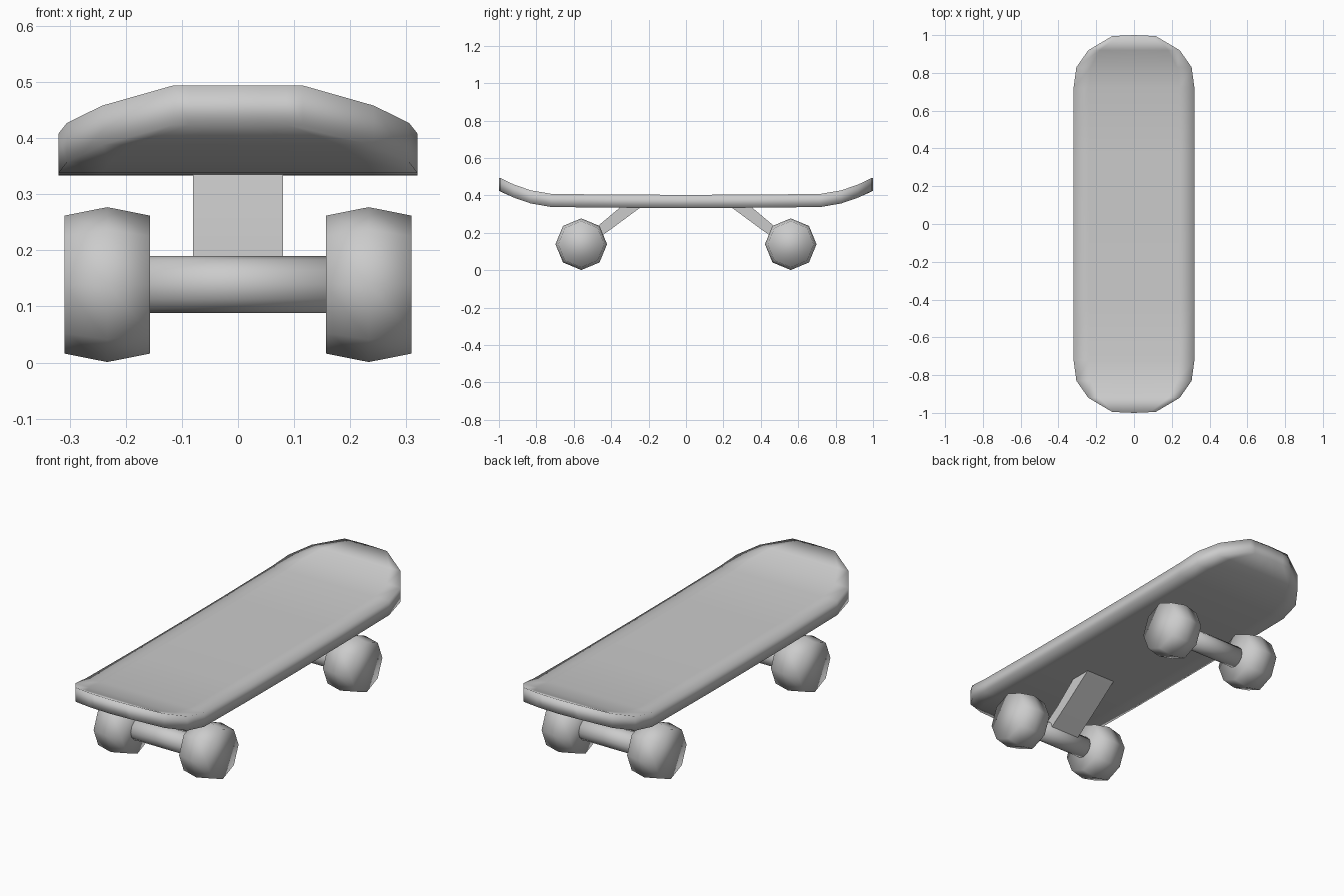
import bpy, bmesh, math
from mathutils import Matrix

if "Cube" in bpy.data.objects:
    bpy.data.objects.remove(bpy.data.objects["Cube"])


def finish(name, bm):
    bmesh.ops.recalc_face_normals(bm, faces=bm.faces[:])
    mesh = bpy.data.meshes.new(name)
    bm.to_mesh(mesh)
    bm.free()
    obj = bpy.data.objects.new(name, mesh)
    bpy.context.collection.objects.link(obj)
    return obj


def smooth(obj):
    for p in obj.data.polygons:
        p.use_smooth = True


# Deck: grid rows (y, half width, top z), thickened downwards
half = [(0.36, 0.32, 0.404), (0.72, 0.32, 0.408), (0.83, 0.305, 0.427),
        (0.92, 0.242, 0.458), (0.995, 0.115, 0.494)]
rows = [(-y, w, z) for y, w, z in reversed(half)] + [(0, 0.32, 0.403)] + half
cols = [-1, -0.75, -0.38, 0, 0.38, 0.75, 1]
bm = bmesh.new()
grid = []
for y, w, z in rows:
    tip = math.copysign(0.005, y) if abs(y) > 0.99 else 0
    grid.append([bm.verts.new((c * w, y + tip * (1 - abs(c)), z)) for c in cols])
for a, b in zip(grid, grid[1:]):
    for i in range(len(cols) - 1):
        bm.faces.new((a[i], a[i + 1], b[i + 1], b[i]))
ext = bmesh.ops.extrude_face_region(bm, geom=bm.faces[:], use_keep_orig=True)
for v in ext["geom"]:
    if isinstance(v, bmesh.types.BMVert):
        v.co.z -= 0.07
smooth(finish("deck", bm))


def lathe_x(name, profile, sides, loc):
    """Closed ring stack around the x axis: profile of (x, radius)."""
    bm = bmesh.new()
    rings = [[bm.verts.new((x, r * math.cos(2 * math.pi * i / sides),
                            r * math.sin(2 * math.pi * i / sides)))
              for i in range(sides)] for x, r in profile]
    for a, b in zip(rings, rings[1:]):
        for i in range(sides):
            j = (i + 1) % sides
            bm.faces.new((a[i], a[j], b[j], b[i]))
    bm.faces.new(rings[0])
    bm.faces.new(rings[-1])
    bmesh.ops.transform(bm, matrix=Matrix.Translation(loc), verts=bm.verts[:])
    obj = finish(name, bm)
    smooth(obj)
    return obj


for s, end in ((-1, "front"), (1, "back")):
    # Axle
    lathe_x(end + "_axle", [(-0.2, 0.051), (0.2, 0.051)], 12, (0, s * 0.56, 0.139))

    # Wheels, crowned octagons
    for sx, side in ((-1, "left"), (1, "right")):
        lathe_x(f"{end}_{side}_wheel", [(-0.076, 0.123), (0, 0.138), (0.076, 0.123)],
                8, (sx * 0.233, s * 0.56, 0.139))

    # Slanted hanger from the axle up to the deck
    prof = [(0.235, 0.342), (0.345, 0.342), (0.47, 0.237), (0.56, 0.175),
            (0.55, 0.115), (0.40, 0.22)]
    bm = bmesh.new()
    face = bm.faces.new([bm.verts.new((-0.08, s * y, z)) for y, z in prof])
    ext = bmesh.ops.extrude_face_region(bm, geom=[face], use_keep_orig=True)
    for v in ext["geom"]:
        if isinstance(v, bmesh.types.BMVert):
            v.co.x = 0.08
    hanger = finish(end + "_hanger", bm)
    bpy.context.view_layer.objects.active = hanger
    hanger.select_set(True)
    bpy.ops.object.shade_smooth_by_angle(angle=math.radians(40))
    hanger.select_set(False)
